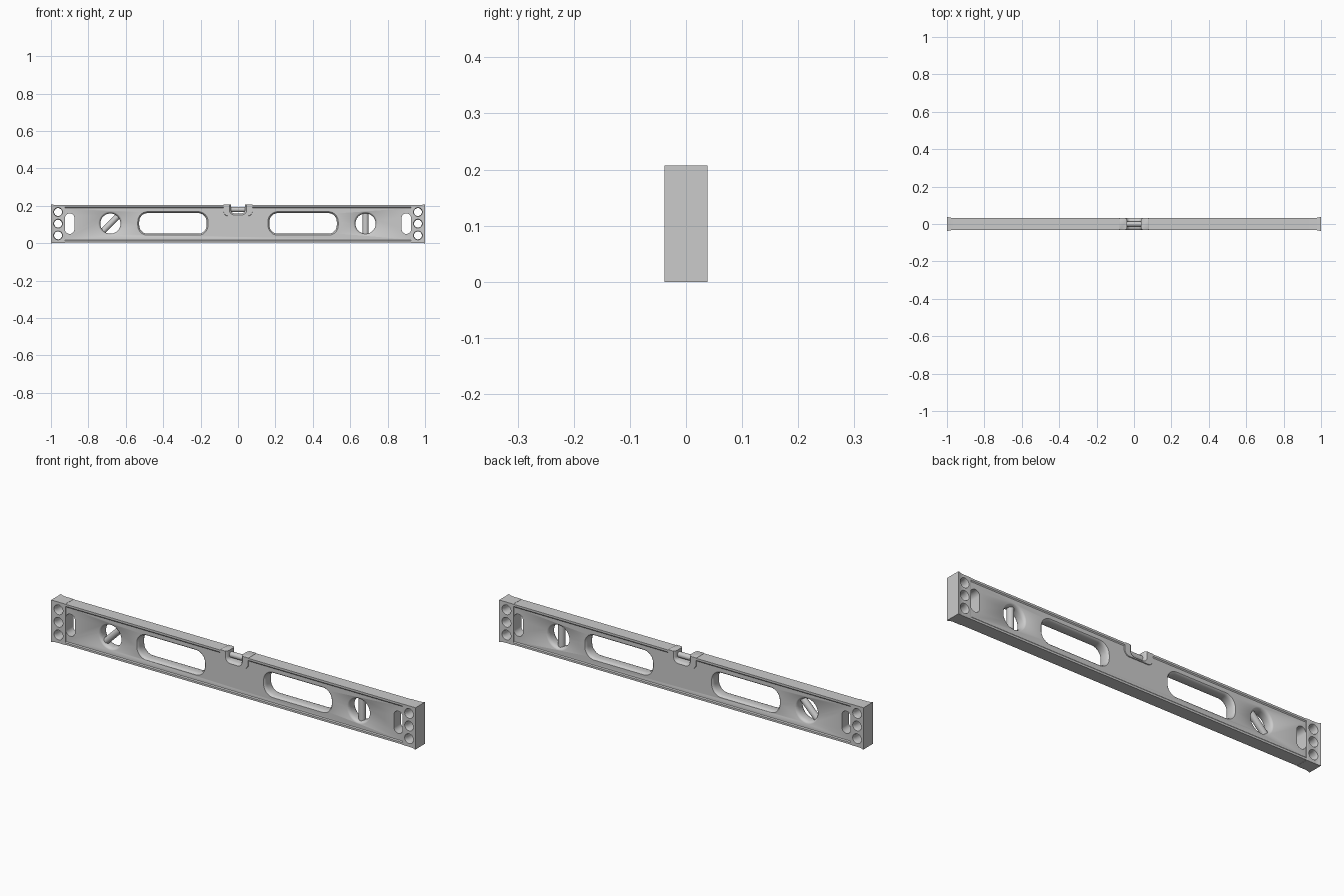
import bpy, bmesh
from math import sin, cos, pi
from mathutils import Matrix

if "Cube" in bpy.data.objects:
    bpy.data.objects.remove(bpy.data.objects["Cube"])


def loft(name, rings, cutter=False):
    """Closed solid through a list of rings with equal point counts."""
    bm = bmesh.new()
    vs = [[bm.verts.new(p) for p in ring] for ring in rings]
    n = len(vs[0])
    for a, b in zip(vs, vs[1:]):
        for i in range(n):
            bm.faces.new((a[i], a[(i + 1) % n], b[(i + 1) % n], b[i]))
    bm.faces.new(vs[0])
    bm.faces.new(vs[-1])
    bmesh.ops.recalc_face_normals(bm, faces=bm.faces)
    me = bpy.data.meshes.new(name)
    bm.to_mesh(me)
    bm.free()
    ob = bpy.data.objects.new(name, me)
    bpy.context.collection.objects.link(ob)
    ob.hide_render = cutter
    return ob


def outline(cx, cz, hw, hh, r, off, y, r_top=None, n=10):
    """Rounded rectangle in the xz plane, grown by off."""
    pts = []
    for k, (sx, sz) in enumerate([(1, 1), (-1, 1), (-1, -1), (1, -1)]):
        rr = (r_top if r_top is not None and sz > 0 else r)
        for i in range(n + 1):
            a = (k + i / n) * pi / 2
            pts.append((cx + sx * (hw - rr) + (rr + off) * cos(a), y,
                        cz + sz * (hh - rr) + (rr + off) * sin(a)))
    return pts


def plug(name, shape, stations, cutter=True, r_top=None):
    return loft(name, [outline(*shape, off, y, r_top) for y, off in stations], cutter)


def flared(edge, flare):
    """Straight wall in the middle, rounded opening at both faces."""
    half = [(0.05, flare), (edge, flare), (edge - 0.003, flare * 0.55),
            (edge - 0.009, flare * 0.2), (edge - 0.016, 0)]
    return [(-y, o) for y, o in half] + [(y, o) for y, o in reversed(half)]


def cut(ob, cutters):
    bpy.context.view_layer.objects.active = ob
    for c in cutters:
        m = ob.modifiers.new("cut", 'BOOLEAN')
        m.operation, m.solver, m.object = 'DIFFERENCE', 'EXACT', c
        bpy.ops.object.modifier_apply(modifier=m.name)


def smooth(ob):
    bpy.ops.object.select_all(action='DESELECT')
    ob.select_set(True)
    bpy.context.view_layer.objects.active = ob
    bpy.ops.object.shade_smooth_by_angle(angle=0.55)


def tube(name, loc, r, length, axis, angle):
    bm = bmesh.new()
    bmesh.ops.create_cone(bm, cap_ends=True, segments=24, radius1=r, radius2=r, depth=length,
                          matrix=Matrix.Translation(loc) @ Matrix.Rotation(angle, 4, axis))
    me = bpy.data.meshes.new(name)
    bm.to_mesh(me)
    bm.free()
    ob = bpy.data.objects.new(name, me)
    bpy.context.collection.objects.link(ob)
    smooth(ob)


# Cutters: hand slots, vial windows, end ovals, centre notch
straight = [(-0.06, 0), (0.06, 0)]
body_cuts = []
for s in (-1, 1):
    body_cuts.append(plug("slot_cutter", (s * 0.348, 0.106, 0.180, 0.055, 0.045), flared(0.028, 0.008)))
    body_cuts.append(plug("window_cutter", (s * 0.682, 0.105, 0.054, 0.054, 0.0539), flared(0.028, 0.011)))
    body_cuts.append(plug("oval_cutter", (s * 0.900, 0.105, 0.025, 0.055, 0.0249), straight))
notch = plug("notch_cutter", (0, 0.21, 0.037, 0.050, 0.018), flared(0.032, 0.009))
body_cuts.append(notch)

# Beam with raised rails along top and bottom
half = [(0.032, 0.003), (0.032, 0.013), (0.028, 0.018), (0.028, 0.189), (0.032, 0.194), (0.032, 0.204)]
profile = half + [(-y, z) for y, z in reversed(half)]
beam = loft("beam", [[(x, y, z) for y, z in profile] for x in (-0.93, 0.93)])
cut(beam, body_cuts)
smooth(beam)

# Raised housing around the top vial
housing = plug("top_vial_housing", (0, 0.176, 0.078, 0.031, 0.028),
               [(-0.032, -0.001), (-0.030, 0), (0.030, 0), (0.032, -0.001)], False, 0.004)
cut(housing, [notch])
smooth(housing)

# End caps flaring outwards, each with three holes
end_cuts = []
for s, side in ((-1, "left"), (1, "right")):
    rings = []
    for x, hy, g in [(0.925, 0.032, 0.001), (0.930, 0.033, 0.001), (0.975, 0.033, 0.001),
                     (0.988, 0.0345, 0.002), (0.995, 0.0375, 0.003), (1.0, 0.038, 0.003)]:
        z0, z1 = 0.003 - g, 0.204 + g
        rings.append([(s * x, -hy, z0), (s * x, hy, z0), (s * x, hy, z1), (s * x, -hy, z1)])
    cap = loft(side + "_end_cap", rings)
    holes = [plug("hole_cutter", (s * 0.962, z, 0.021, 0.021, 0.0209), flared(0.033, 0.003))
             for z in (0.042, 0.105, 0.167)]
    ovals = [c for c in body_cuts if c.name.startswith("oval")]
    cut(cap, holes + ovals)
    smooth(cap)
    end_cuts += holes

# Vials
tube("top_vial", (0, 0, 0.181), 0.014, 0.086, 'Y', pi / 2)
tube("angled_vial", (-0.682, 0, 0.105), 0.016, 0.116, 'Y', pi / 4)
tube("plumb_vial", (0.682, 0, 0.105), 0.016, 0.116, 'Y', 0)

for c in body_cuts + end_cuts:
    bpy.data.objects.remove(c)
